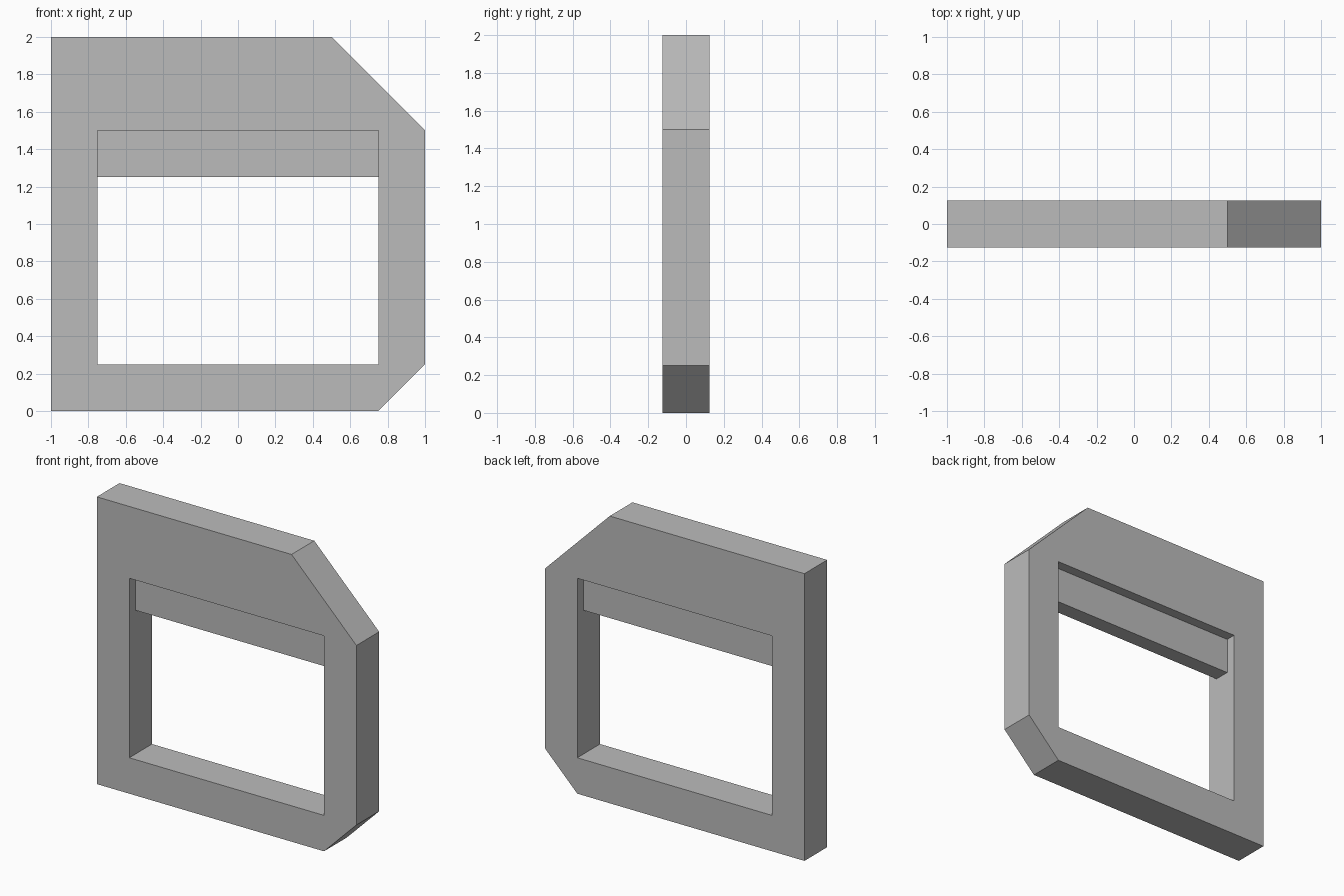
import bpy
import bmesh
from mathutils import Vector

cube = bpy.data.objects.get("Cube")
if cube:
    bpy.data.objects.remove(cube, do_unlink=True)

GREY = (0.5, 0.5, 0.5, 1.0)
grey = bpy.data.materials.new("plain_grey")
grey.use_nodes = True
grey.diffuse_color = GREY
grey.node_tree.nodes["Principled BSDF"].inputs["Base Color"].default_value = GREY


def extruded_plate(name, loops, depth):
    """Fill the (x, z) loops, inner ones as holes, and extrude along y."""
    bm = bmesh.new()
    edges = []
    for loop in loops:
        verts = [bm.verts.new((x, -depth / 2, z)) for x, z in loop]
        edges += [bm.edges.new((v, verts[i - 1])) for i, v in enumerate(verts)]
    bmesh.ops.triangle_fill(bm, edges=edges, use_beauty=True, normal=Vector((0, -1, 0)))
    result = bmesh.ops.extrude_face_region(bm, geom=bm.faces[:], use_keep_orig=True)
    moved = [g for g in result["geom"] if isinstance(g, bmesh.types.BMVert)]
    bmesh.ops.translate(bm, verts=moved, vec=(0, depth, 0))
    bmesh.ops.recalc_face_normals(bm, faces=bm.faces[:])
    mesh = bpy.data.meshes.new(name)
    bm.to_mesh(mesh)
    bm.free()
    mesh.materials.append(grey)
    obj = bpy.data.objects.new(name, mesh)
    bpy.context.collection.objects.link(obj)
    return obj


def rectangle(half_width, low, high):
    return [(-half_width, low), (half_width, low), (half_width, high), (-half_width, high)]


# Frame with two cut corners and a rectangular opening
outline = [(-1, 0), (0.75, 0), (1, 0.25), (1, 1.5), (0.5, 2), (-1, 2)]
extruded_plate("frame", [outline, rectangle(0.75, 0.25, 1.5)], 0.25)

# Thinner bar recessed under the top of the opening
extruded_plate("recessed_bar", [rectangle(0.75, 1.25, 1.5)], 0.11)
